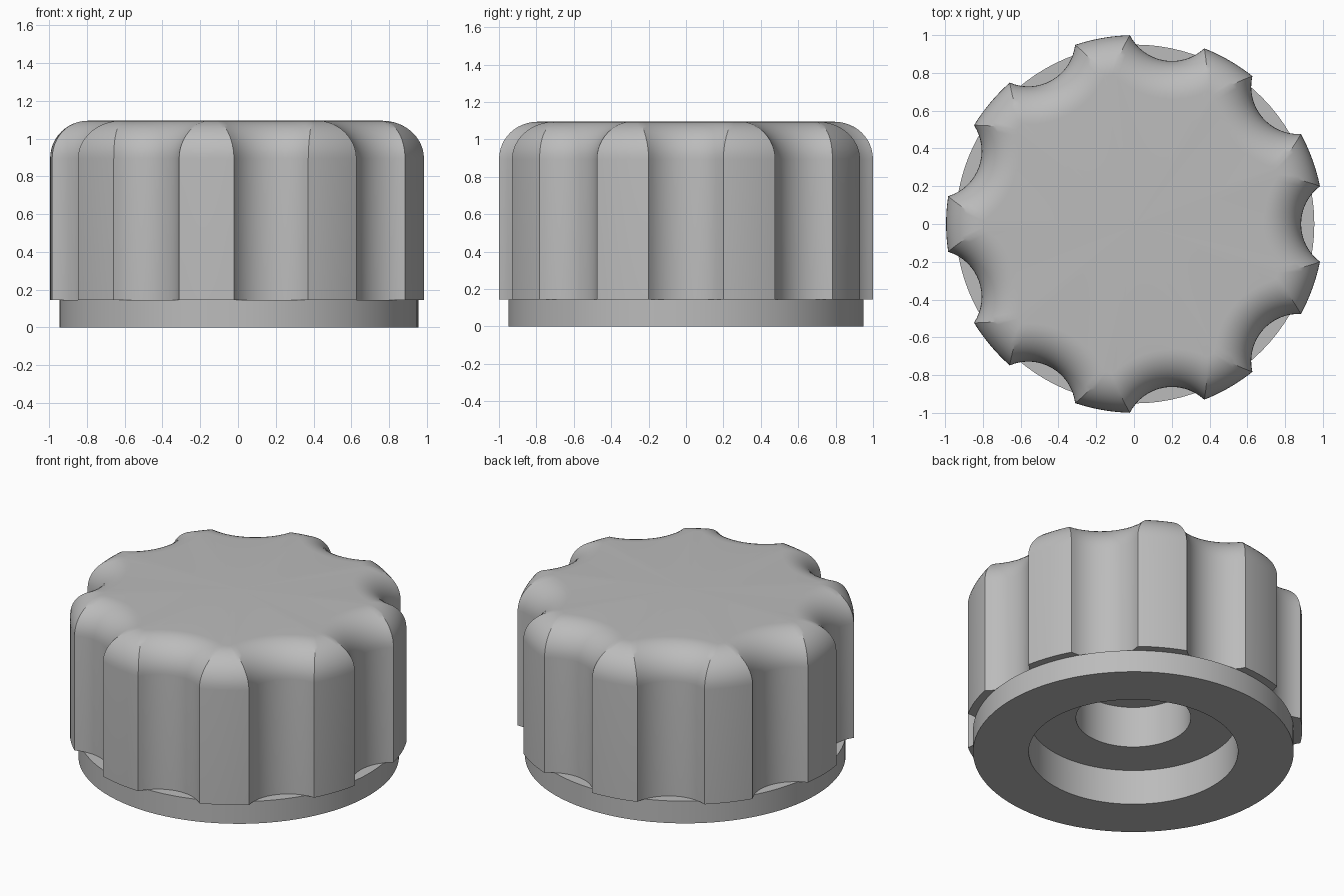
import bpy, bmesh, math

if "Cube" in bpy.data.objects:
    bpy.data.objects.remove(bpy.data.objects["Cube"])

CX = 0.005            # small shift that centres the nine-lobed outline
LOBES = 9
R_OUT = 1.0           # radius of the lobes
R_CUT, D_CUT = 0.25, 1.13   # scallop radius and its centre distance
FILLET = 0.2
Z_COLLAR, Z_TOP = 0.145, 1.095
R_BORE, Z_BORE = 0.62, 0.23
R_HOLE, Z_HOLE = 0.34, 0.50

grey = bpy.data.materials.new("plain grey")
grey.diffuse_color = (0.5, 0.5, 0.5, 1)
grey.use_nodes = True
grey.node_tree.nodes["Principled BSDF"].inputs["Base Color"].default_value = grey.diffuse_color


def outline(d):
    """Scalloped outline moved inward by d."""
    r, c = R_OUT - d, R_CUT + d
    a = math.acos((D_CUT ** 2 + r * r - c * c) / (2 * D_CUT * r))
    b = math.atan2(r * math.sin(a), D_CUT - r * math.cos(a))
    half = math.pi / LOBES
    pts = []
    for k in range(LOBES):
        t = 2 * half * k
        local = []
        for i in range(16):                      # concave scallop
            u = -b + 2 * b * i / 16
            local.append((D_CUT - c * math.cos(u), c * math.sin(u)))
        for i in range(8):                       # convex lobe
            u = a + (2 * half - 2 * a) * i / 8
            local.append((r * math.cos(u), r * math.sin(u)))
        ct, st = math.cos(t), math.sin(t)
        pts += [(x * ct - y * st, x * st + y * ct) for x, y in local]
    return pts


def circle(r, angles):
    return [(r * math.cos(a), r * math.sin(a)) for a in angles]


def loft(name, rings, caps=False):
    """Skin a list of (points, z) rings; cap with fans or join last to first."""
    bm = bmesh.new()
    vs = [[bm.verts.new((x + CX, y, z)) for x, y in pts] for pts, z in rings]
    n = len(vs[0])
    pairs = list(zip(vs, vs[1:]))
    if not caps:
        pairs.append((vs[-1], vs[0]))
    for lo, hi in pairs:
        for i in range(n):
            j = (i + 1) % n
            bm.faces.new((lo[i], lo[j], hi[j], hi[i]))
    if caps:
        for ring, z, flip in ((vs[0], rings[0][1], True), (vs[-1], rings[-1][1], False)):
            mid = bm.verts.new((CX, 0, z))
            for i in range(n):
                p, q = ring[i], ring[(i + 1) % n]
                bm.faces.new((q, p, mid) if flip else (p, q, mid))
    me = bpy.data.meshes.new(name)
    bm.to_mesh(me)
    bm.free()
    me.materials.append(grey)
    ob = bpy.data.objects.new(name, me)
    bpy.context.collection.objects.link(ob)
    bpy.ops.object.select_all(action='DESELECT')
    ob.select_set(True)
    bpy.context.view_layer.objects.active = ob
    bpy.ops.object.shade_smooth_by_angle(angle=math.radians(25))
    return ob


# Grip: stepped blind hole, scalloped wall, rolled top edge
edge = outline(0)
angles = [math.atan2(y, x) for x, y in edge]
rings = [(circle(R_HOLE, angles), Z_HOLE), (circle(R_HOLE, angles), Z_BORE),
         (circle(R_BORE, angles), Z_BORE), (circle(R_BORE, angles), Z_COLLAR),
         (edge, Z_COLLAR)]
STEPS = 12
for s in range(STEPS + 1):
    f = math.pi / 2 * s / STEPS
    rings.append((outline(FILLET * (1 - math.cos(f))),
                  Z_TOP - FILLET + FILLET * math.sin(f)))
loft("grip", rings, caps=True)

# Collar: plain ring under the grip
even = [2 * math.pi * i / 96 for i in range(96)]
loft("base_collar", [(circle(R_BORE, even), 0), (circle(0.95, even), 0),
                     (circle(0.95, even), Z_COLLAR), (circle(R_BORE, even), Z_COLLAR)])
